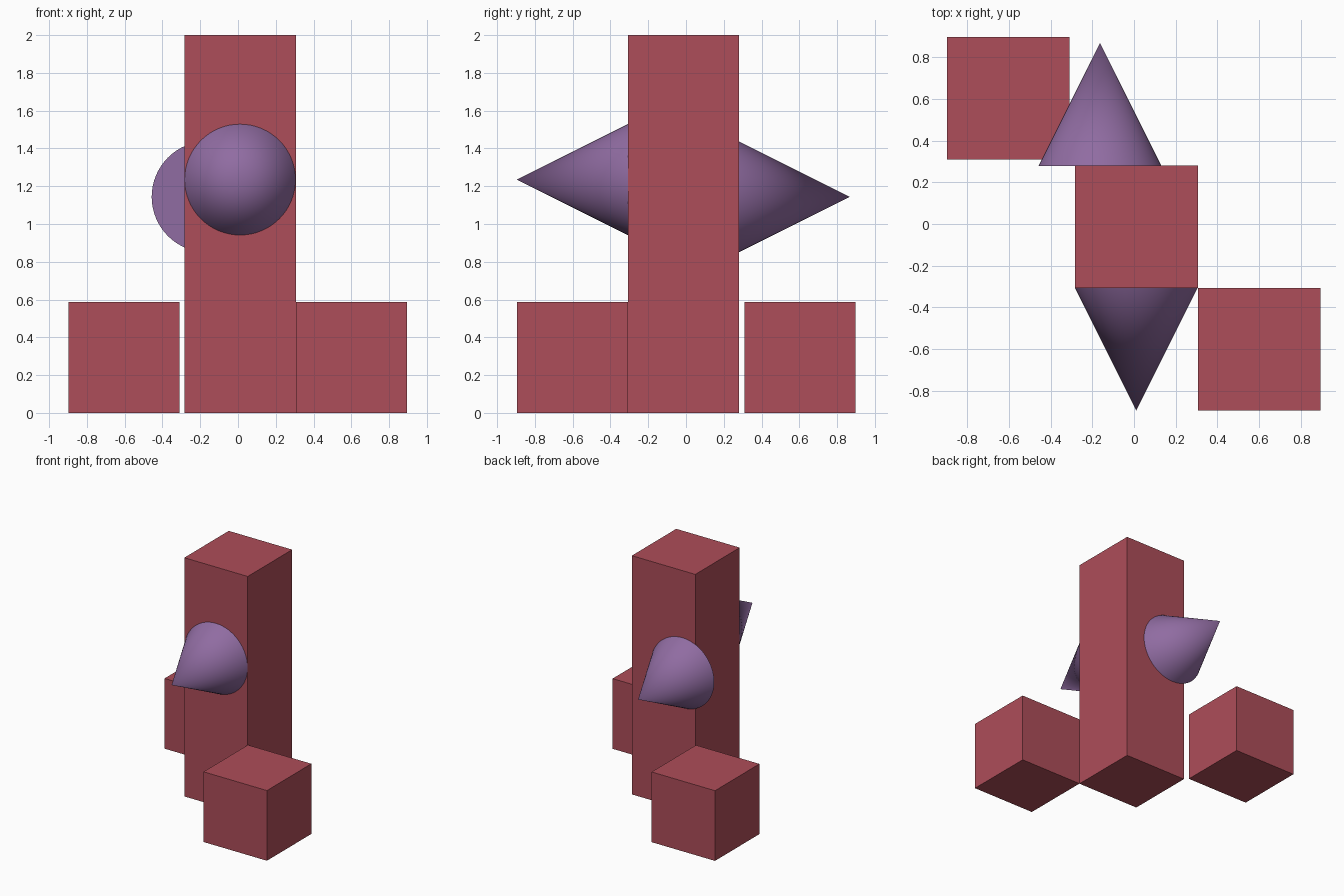
import bpy
from math import radians

if "Cube" in bpy.data.objects:
    bpy.data.objects.remove(bpy.data.objects["Cube"])

S = 0.588  # block width, also cone length and diameter


def material(name, rgb):
    m = bpy.data.materials.new(name)
    m.diffuse_color = (*rgb, 1)
    m.use_nodes = True
    m.node_tree.nodes["Principled BSDF"].inputs["Base Color"].default_value = m.diffuse_color
    return m


RED = material("red", (0.42, 0.075, 0.10))
PURPLE = material("purple", (0.28, 0.15, 0.36))


def block(name, x, y, height):
    bpy.ops.mesh.primitive_cube_add(size=1, location=(x, y, height / 2))
    ob = bpy.context.object
    ob.name = name
    ob.dimensions = (S, S, height)
    bpy.ops.object.transform_apply(location=False, rotation=False, scale=True)
    ob.data.materials.append(RED)


def cone(name, x, base_y, z, direction):
    # direction: -1 points to the front, +1 to the back
    bpy.ops.mesh.primitive_cone_add(
        vertices=64, radius1=S / 2, depth=S,
        location=(x, base_y + direction * S / 2, z),
        rotation=(radians(-90 * direction), 0, 0))
    ob = bpy.context.object
    ob.name = name
    bpy.ops.object.shade_smooth_by_angle(angle=radians(30))
    ob.data.materials.append(PURPLE)


# Tall central column
block("column", 0.012, -0.014, 2.0)

# Low cubes at opposite corners
block("back_left_cube", -0.603, 0.603, S)
block("front_right_cube", 0.601, -0.601, S)

# Cones on the front and back faces
cone("front_cone", 0.011, -0.307, 1.235, -1)
cone("back_cone", -0.163, 0.279, 1.144, 1)
